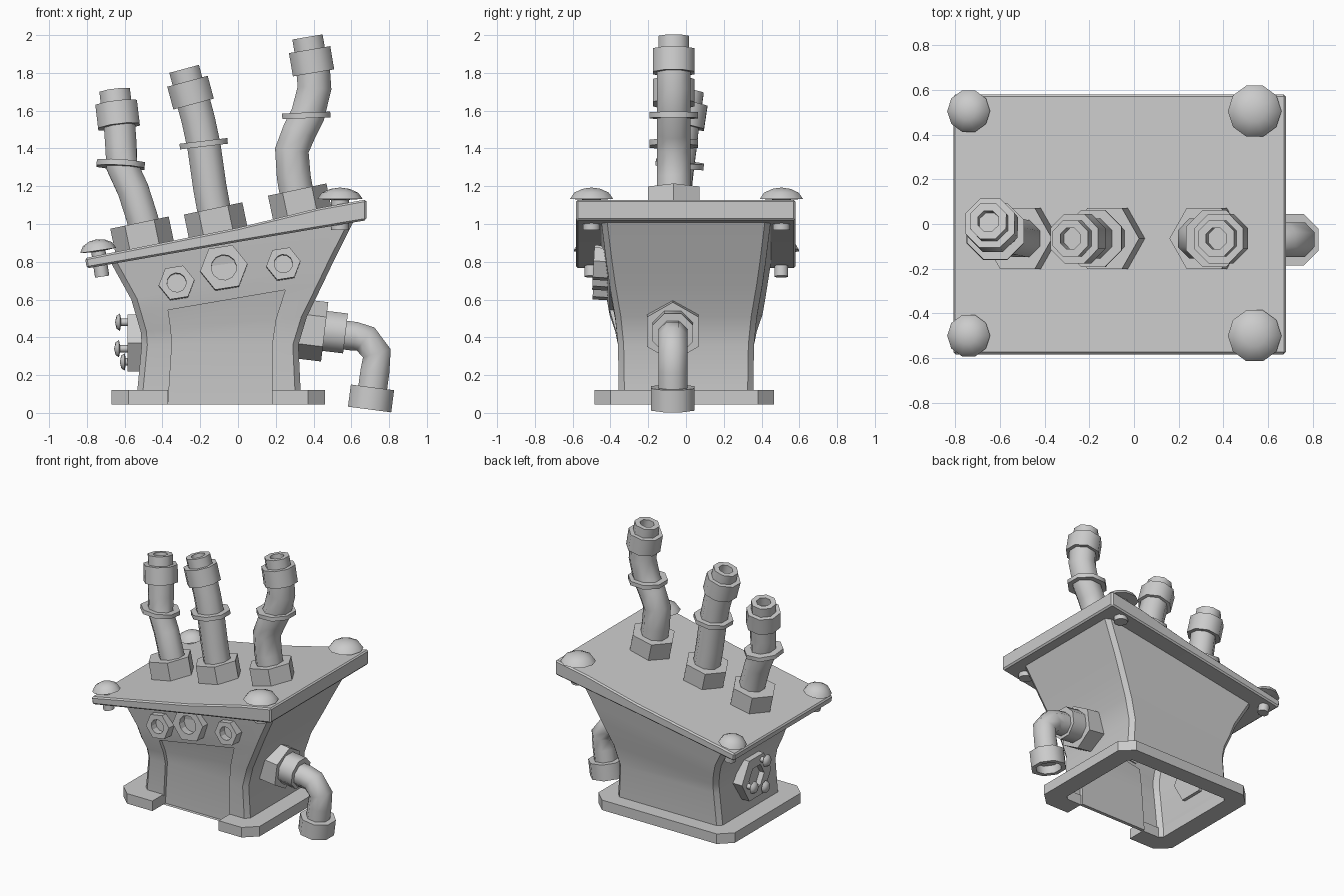
import bpy, bmesh, math
from mathutils import Vector

if "Cube" in bpy.data.objects:
    bpy.data.objects.remove(bpy.data.objects["Cube"])


def finish(name, bm, angle=None):
    bmesh.ops.remove_doubles(bm, verts=bm.verts, dist=1e-5)
    bmesh.ops.recalc_face_normals(bm, faces=bm.faces)
    me = bpy.data.meshes.new(name)
    bm.to_mesh(me)
    bm.free()
    ob = bpy.data.objects.new(name, me)
    bpy.context.collection.objects.link(ob)
    if angle:
        bpy.ops.object.select_all(action='DESELECT')
        ob.select_set(True)
        bpy.context.view_layer.objects.active = ob
        bpy.ops.object.shade_smooth_by_angle(angle=math.radians(angle))
    return ob


def frame(axis):
    a = Vector(axis).normalized()
    u = Vector((1, 0, 0)) if abs(a.y) > 0.9 else Vector((0, 1, 0)).cross(a)
    u = (u - a * u.dot(a)).normalized()
    return a, u, a.cross(u)


def skin(bm, rings, closed=True):
    n = len(rings[0])
    for a, b in zip(rings, rings[1:]):
        for i in range(n if closed else n - 1):
            j = (i + 1) % n
            bm.faces.new((a[i], a[j], b[j], b[i]))


def lathe(name, base, axis, profile, sides=8, phase=0, angle=50, hexed=()):
    """Turn (radius, height) pairs round an axis; rings listed in hexed become hexagons."""
    a, u, v = frame(axis)
    bm = bmesh.new()
    rings = []
    for k, (r, h) in enumerate(profile):
        ring = []
        for i in range(sides):
            t = 2 * math.pi * i / sides
            q = r
            if k in hexed:
                q = r * math.cos(math.pi / 6) / math.cos(t % (math.pi / 3) - math.pi / 6)
            t += math.radians(phase)
            ring.append(bm.verts.new(Vector(base) + a * h + (u * math.cos(t) + v * math.sin(t)) * q))
        rings.append(ring)
    skin(bm, rings)
    for ring, (r, h) in ((rings[0], profile[0]), (rings[-1], profile[-1])):
        if r > 0:
            bm.faces.new(ring)
    bmesh.ops.dissolve_degenerate(bm, dist=1e-5, edges=bm.edges)
    return finish(name, bm, angle)


def sweep(name, pts, r, sides=8):
    pts = [Vector(p) for p in pts]
    bm = bmesh.new()
    rings = []
    for k, p in enumerate(pts):
        a, u, v = frame((pts[min(k + 1, len(pts) - 1)] - pts[max(k - 1, 0)]))
        ts = [2 * math.pi * (i + .5) / sides for i in range(sides)]
        rings.append([bm.verts.new(p + (u * math.cos(t) + v * math.sin(t)) * r) for t in ts])
    skin(bm, rings)
    bm.faces.new(rings[0])
    bm.faces.new(rings[-1])
    return finish(name, bm, 50)


# Body: lofted flared shell, open below, with a recessed front panel
# level: left x, left z, right x, right z, half depth, panel left x, panel right x
levels = [(-.54, .045, .335, .045, .355, -.37, .18),
          (-.51, .36, .32, .36, .36, -.35, .18),
          (-.515, .43, .365, .51, .375, -.355, .20),
          (-.54, .515, .45, .685, .405, -.37, .25),
          (-.565, .60, .50, .79, .42, -.38, .28),
          (-.67, .79, .62, 1.03, .45, -.42, .38)]
bm = bmesh.new()
rings = []
c = .03
for xl, zl, xr, zr, hy, dl, dr in levels:
    outline = [(xl + c, -hy), (dl, -hy), (dr, -hy), (xr - c, -hy), (xr, c - hy), (xr, hy - c),
               (xr - c, hy), (xl + c, hy), (xl, hy - c), (xl, c - hy)]
    rings.append([bm.verts.new((x, y, zl + (zr - zl) * (x - xl) / (xr - xl))) for x, y in outline])
skin(bm, rings)
bm.faces.ensure_lookup_table()
panel = [bm.faces[10 * k + 1] for k in range(3)]
new = bmesh.ops.extrude_face_region(bm, geom=panel)['geom']
bmesh.ops.delete(bm, geom=[f for f in panel if f.is_valid], context='FACES')
bmesh.ops.translate(bm, vec=(0, .025, 0), verts=[g for g in new if isinstance(g, bmesh.types.BMVert)])
finish('body', bm, 30)

# Base flange: chamfered ring with a gap under the front panel
outer = [(.18, -.485), (.37, -.485), (.46, -.40), (.46, .38), (.37, .465),
         (-.58, .465), (-.67, .38), (-.67, -.40), (-.58, -.485), (-.37, -.485)]
inner = [(.18, -.345), (.30, -.345), (.325, -.32), (.325, .32), (.30, .345),
         (-.505, .345), (-.53, .32), (-.53, -.32), (-.505, -.345), (-.37, -.345)]
bm = bmesh.new()
rings = [[bm.verts.new((*p, z)) for p, z in ((o, .045), (o, .12), (i, .12), (i, .045))]
         for o, i in zip(outer, inner)]
skin(bm, rings)
bm.faces.new(rings[0])
bm.faces.new(rings[-1])
finish('base_flange', bm)

# Lid: slightly bent sloping slab
side = [(-.80, .765), (0, .905), (.68, 1.02), (.68, 1.13), (.43, 1.085), (0, .98), (-.81, .82)]
bm = bmesh.new()
rings = [[bm.verts.new((x, y, z)) for x, z in side] for y in (-.583, .58)]
skin(bm, rings)
bm.faces.new(rings[0])
bm.faces.new(rings[1])
lid = finish('lid', bm)
bev = lid.modifiers.new('edge', 'BEVEL')
bev.width = .01
bev.segments = 1

# Domed bolts at the lid corners
for x, z, r, stem, sl, tilt in ((-.74, .86, .097, .038, .14, -.15), (.54, 1.133, .12, .048, .165, 0)):
    for y in (-.5, .505):
        lathe('lid_bolt', (x, y, z), (tilt, 0, 1),
              [(stem, -sl), (stem, -.005), (r, 0), (r * .8, .033), (r * .42, .053), (0, .06)], 10)

# Upright pipes: path, clamp ring, collar and hollow tip
Y = -.065
pipes = [
    ('left', (-.495, Y, .88),
     [(-.48, Y, .93), (-.51, Y, 1.04), (-.555, Y + .01, 1.18), (-.615, -.04, 1.31), (-.62, -.025, 1.42), (-.63, -.01, 1.56)],
     .09, ((-.622, -.035, 1.30), (.06, .1, 1)), ((-.63, -.015, 1.515), (-.12, .15, 1))),
    ('middle', (-.105, Y, .955),
     [(-.11, Y, .98), (-.15, Y, 1.2), (-.18, Y, 1.41), (-.21, Y, 1.55), (-.245, Y, 1.68)],
     .096, ((-.18, Y, 1.41), (-.12, 0, 1)), ((-.235, Y, 1.635), (-.27, 0, 1))),
    ('right', (.34, Y, 1.055),
     [(.325, Y, 1.08), (.295, Y, 1.25), (.285, Y, 1.39), (.325, Y, 1.49), (.37, Y, 1.58), (.405, Y, 1.72), (.395, Y, 1.85)],
     .097, ((.362, Y, 1.56), (-.04, 0, 1)), ((.40, Y, 1.80), (-.17, 0, 1)))]
for n, nut, path, r, ring, collar in pipes:
    lathe(n + '_pipe_nut', nut, (-.21, 0, 1), [(.158, 0), (.158, .13)], 6, angle=None)
    sweep(n + '_pipe', path, r)
    lathe(n + '_pipe_ring', *ring, [(.138, 0), (.138, .03)], 8, 22.5)
    lathe(n + '_pipe_collar', *collar, [(.12, 0), (.12, .125)], 8, 22.5)
    lathe(n + '_pipe_tip', *collar, [(.088, .11), (.088, .193), (.05, .193), (.05, .13)], 8, 22.5)

# Elbow outlet on the right side
ax = (.99, 0, -.12)
lathe('outlet_nut', (.31, -.07, .447), ax, [(.158, 0), (.158, .15)], 6, angle=None)
lathe('outlet_collar', (.45, -.07, .435), ax, [(.115, 0), (.115, .12)], 8, 22.5)
sweep('outlet_elbow', [(.54, -.07, .415), (.62, -.07, .405), (.675, -.07, .392), (.735, -.07, .315), (.725, -.07, .22), (.71, -.07, .11)], .083)
lathe('outlet_end', (.712, -.07, .135), (-.13, 0, -.99),
      [(.125, 0), (.125, .118), (.09, .118), (.09, .06)], 8, 22.5)

# Hexagonal nuts with round holes on the front
for x, z, r in ((-.325, .685, .096), (-.075, .765, .127), (.24, .785, .092)):
    lathe('front_nut', (x, -.40, z), (0, -1, .06),
          [(r, 0), (r, .09), (r * .53, .09), (r * .53, .035)], 12, 9, 25, hexed=(0, 1))

# Hexagonal plate with rivets on the left side
lathe('side_plate', (-.50, 0, .37), (-1, 0, 0),
      [(.173, 0), (.173, .085), (.09, .085), (.09, .045)], 6, 90, None)
for y, z, out in ((-.06, .48, .055), (-.08, .27, .03), (.10, .34, .06)):
    lathe('side_rivet', (-.57, y, z), (-1, 0, 0),
          [(.02, 0), (.02, out - .005), (.046, out), (.034, out + .018), (0, out + .026)], 8)
